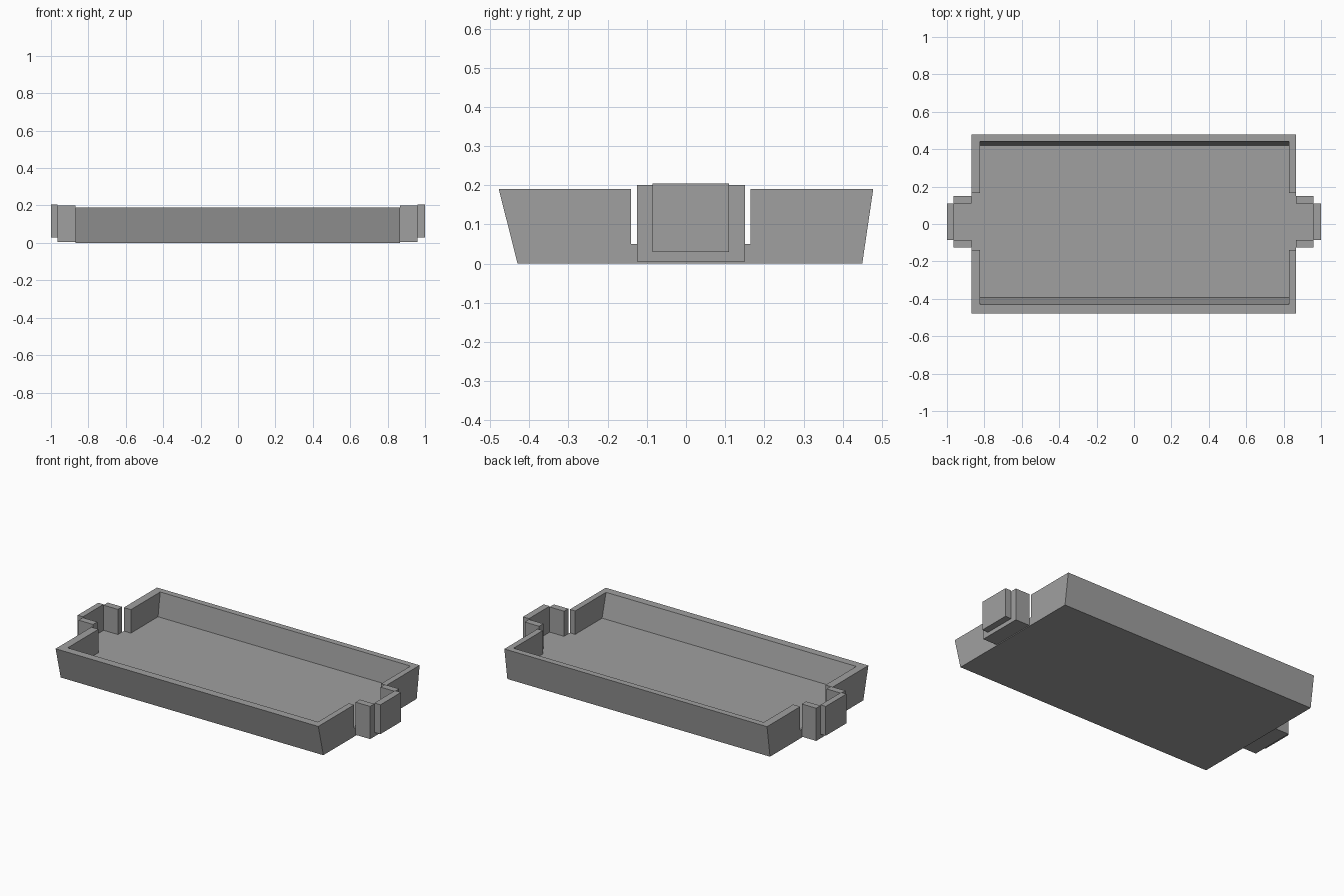
import bpy
import bmesh

cube = bpy.data.objects.get("Cube")
if cube:
    bpy.data.objects.remove(cube, do_unlink=True)

grey = bpy.data.materials.new("plain grey")
grey.use_nodes = True
colour = (0.35, 0.35, 0.35, 1.0)
grey.diffuse_color = colour
grey.node_tree.nodes["Principled BSDF"].inputs["Base Color"].default_value = colour


def extrude_x(name, profile, x0, x1):
    """Solid made by sweeping a y-z outline from x0 to x1."""
    bm = bmesh.new()
    face = bm.faces.new([bm.verts.new((x0, y, z)) for y, z in profile])
    out = bmesh.ops.extrude_face_region(bm, geom=[face], use_keep_orig=True)
    moved = [v for v in out["geom"] if isinstance(v, bmesh.types.BMVert)]
    bmesh.ops.translate(bm, verts=moved, vec=(x1 - x0, 0, 0))
    bmesh.ops.recalc_face_normals(bm, faces=bm.faces)
    mesh = bpy.data.meshes.new(name)
    bm.to_mesh(mesh)
    bm.free()
    mesh.materials.append(grey)
    obj = bpy.data.objects.new(name, mesh)
    bpy.context.collection.objects.link(obj)
    return obj


def rect(y0, y1, z0, z1):
    return [(y0, z0), (y1, z0), (y1, z1), (y0, z1)]


def cut(target, cutter):
    """Subtract the cutter, then discard it."""
    mod = target.modifiers.new("cut", "BOOLEAN")
    mod.operation = "DIFFERENCE"
    mod.solver = "EXACT"
    mod.object = cutter
    bpy.context.view_layer.objects.active = target
    bpy.ops.object.modifier_apply(modifier=mod.name)
    bpy.data.objects.remove(cutter, do_unlink=True)


FLOOR = 0.05
LEFT_END, RIGHT_END = 0.865, -0.87

# Tray with sloping front and back walls
tray = extrude_x("tray", [(-0.43, 0), (0.45, 0), (0.478, 0.19), (-0.478, 0.19)],
                 RIGHT_END, LEFT_END)

# Hollow interior, its sides parallel to the outer walls
cavity = extrude_x("cavity_cutter",
                   [(-0.394, FLOOR), (0.421, FLOOR), (0.455, 0.28), (-0.455, 0.28)],
                   -0.823, 0.83)
cut(tray, cavity)

# Openings in the two end walls
cut(tray, extrude_x("slot_cutter", rect(-0.14, 0.165, FLOOR, 0.3), -1.1, 1.1))

# Clip at each end: a ledge with two upright tabs, and a plate outside it
tabs = [(-0.125, 0.005), (0.15, 0.005), (0.15, 0.2), (0.11, 0.2),
        (0.11, FLOOR), (-0.085, FLOOR), (-0.085, 0.2), (-0.125, 0.2)]
for side, wall, edge, tip in (("left", LEFT_END, 0.96, 1.0),
                              ("right", RIGHT_END, -0.965, -1.0)):
    extrude_x(side + "_clip_tabs", tabs, wall, edge)
    extrude_x(side + "_clip_plate", rect(-0.085, 0.11, 0.03, 0.205), edge, tip)
